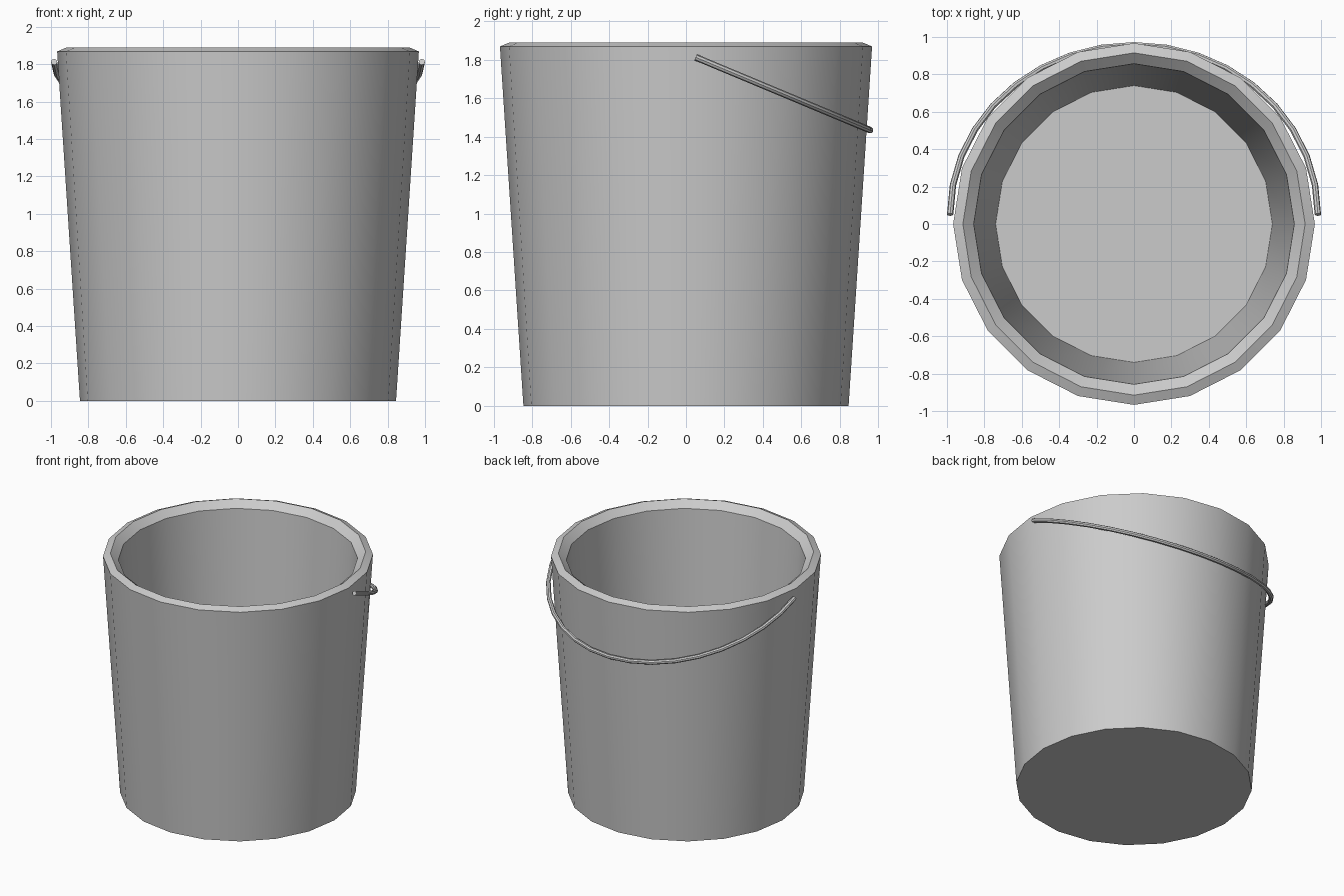
import bpy, bmesh
from math import sin, cos, pi, radians
from mathutils import Vector

if "Cube" in bpy.data.objects:
    bpy.data.objects.remove(bpy.data.objects["Cube"])


def make_object(name, rings, closed_ends=True):
    """Skin a list of vertex rings into one smooth-by-angle object."""
    bm = bmesh.new()
    loops = [[bm.verts.new(p) for p in ring] for ring in rings]
    for a, b in zip(loops, loops[1:]):
        n = len(a)
        for i in range(n):
            j = (i + 1) % n
            bm.faces.new((a[i], a[j], b[j], b[i]))
    if closed_ends:
        bm.faces.new(loops[0])
        bm.faces.new(loops[-1])
    bmesh.ops.recalc_face_normals(bm, faces=bm.faces)
    mesh = bpy.data.meshes.new(name)
    bm.to_mesh(mesh)
    bm.free()
    obj = bpy.data.objects.new(name, mesh)
    bpy.context.collection.objects.link(obj)
    bpy.ops.object.select_all(action='DESELECT')
    obj.select_set(True)
    bpy.context.view_layer.objects.active = obj
    bpy.ops.object.shade_smooth_by_angle(angle=radians(30))
    return obj


# Bucket: tapered 20-sided shell with a ridged rim, (radius, z) from base to inner floor
SIDES = 20
profile = [(0.845, 0), (0.967, 1.868), (0.915, 1.89), (0.857, 1.84), (0.74, 0.05)]
make_object("bucket", [
    [(r * cos(2 * pi * i / SIDES), r * sin(2 * pi * i / SIDES), z) for i in range(SIDES)]
    for r, z in profile])

# Handle: thin half-hoop hanging down against the back
STEPS, TUBE_SIDES, TUBE_R, HOOP_R = 18, 8, 0.017, 0.983
centre = Vector((0, 0.05, 1.812))
across = Vector((1, 0, 0))
down = Vector((0, 0.91, -0.38)).normalized()
normal = across.cross(down)
rings = []
for s in range(STEPS + 1):
    t = pi * s / STEPS
    radial = across * cos(t) + down * sin(t)
    rings.append([
        centre + radial * (HOOP_R + TUBE_R * cos(2 * pi * k / TUBE_SIDES))
        + normal * TUBE_R * sin(2 * pi * k / TUBE_SIDES)
        for k in range(TUBE_SIDES)])
make_object("handle", rings)
